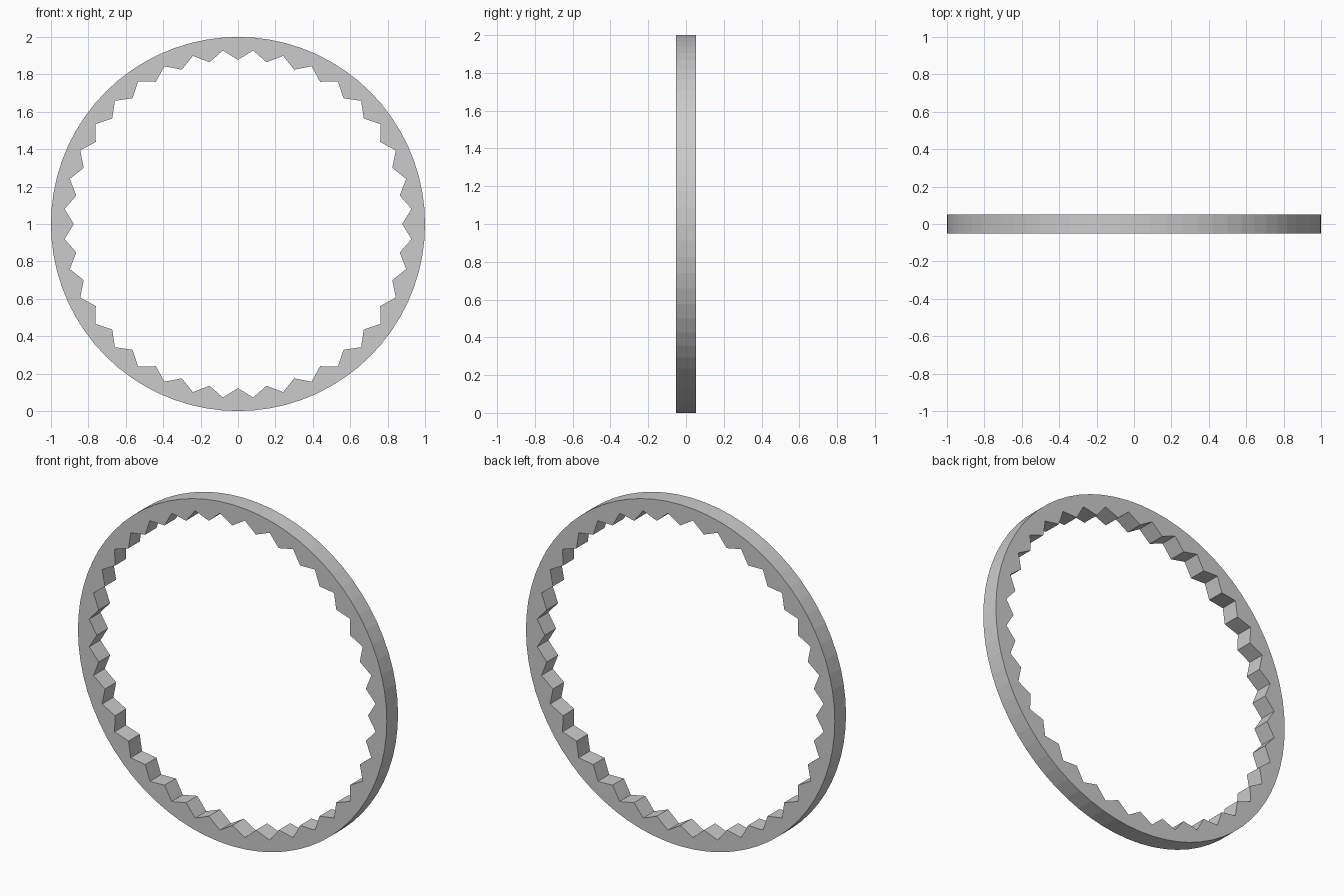
import bpy, bmesh, math

if "Cube" in bpy.data.objects:
    bpy.data.objects.remove(bpy.data.objects["Cube"])

TEETH = 36
N = TEETH * 2
R_OUT, R_VALLEY, R_TIP = 1.0, 0.931, 0.878
HALF = 0.052

bm = bmesh.new()

# Radial sections: outer rim and toothed bore, front and back
sections = []
for i in range(N):
    a = 2 * math.pi * i / N
    r_in = R_TIP if i % 2 == 0 else R_VALLEY
    sections.append([bm.verts.new((r * math.cos(a), y, 1 + r * math.sin(a)))
                     for r, y in ((R_OUT, -HALF), (R_OUT, HALF),
                                  (r_in, HALF), (r_in, -HALF))])

# Join neighbouring sections into a closed ring
for i in range(N):
    p, q = sections[i], sections[(i + 1) % N]
    for j in range(4):
        k = (j + 1) % 4
        bm.faces.new((p[j], q[j], q[k], p[k]))
bmesh.ops.recalc_face_normals(bm, faces=bm.faces)

mesh = bpy.data.meshes.new("internal_ring_gear")
bm.to_mesh(mesh)
bm.free()
ring = bpy.data.objects.new("internal_ring_gear", mesh)
bpy.context.collection.objects.link(ring)
